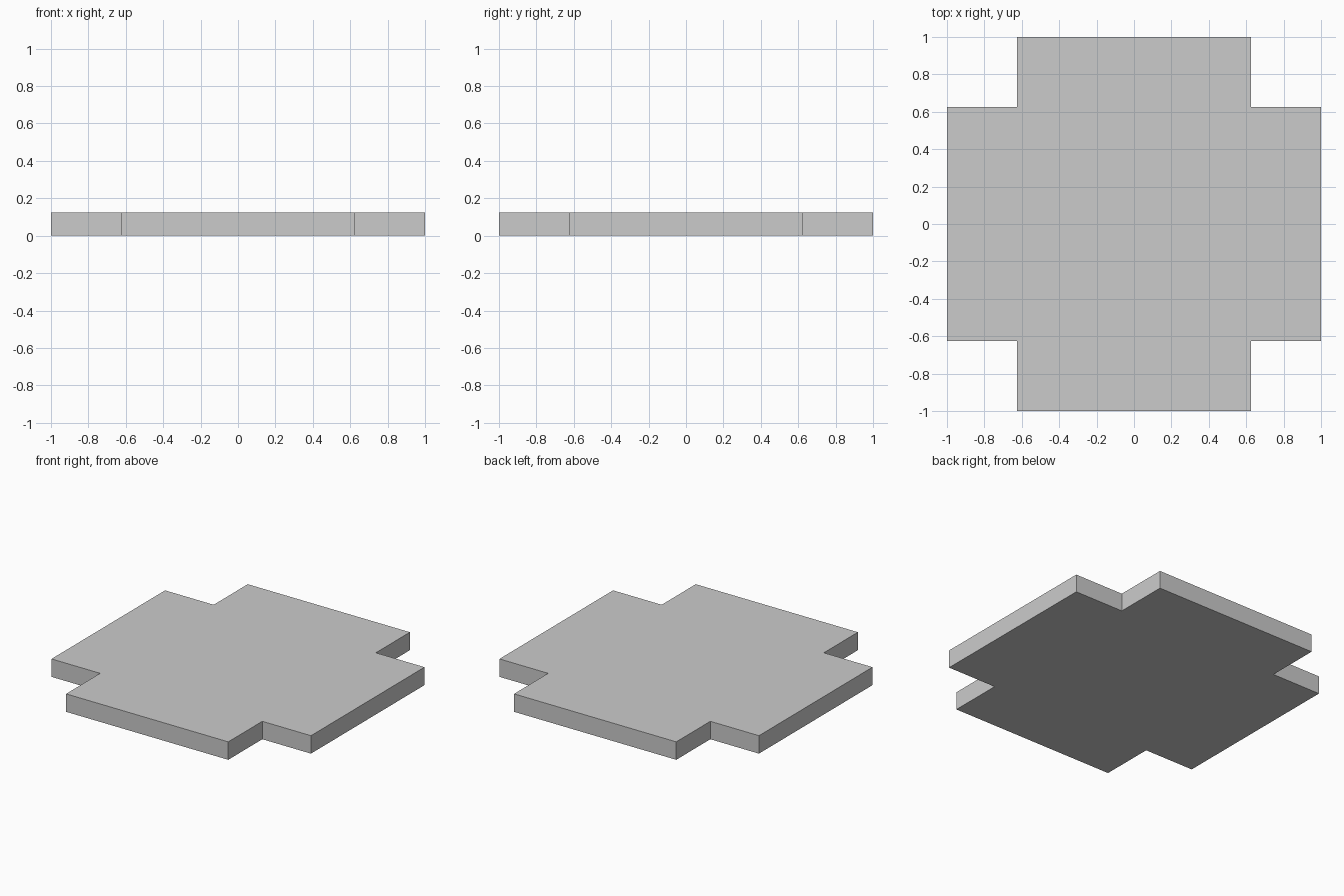
import bpy
import bmesh

if "Cube" in bpy.data.objects:
    bpy.data.objects.remove(bpy.data.objects["Cube"])

HALF = 1.0        # half of the full span
ARM = 0.625       # half width of each arm
THICKNESS = 0.125

# Cross-shaped outline: one corner notch, turned through four quarters
outline = []
corner = [(HALF, ARM), (ARM, ARM), (ARM, HALF)]
for _ in range(4):
    outline += corner
    corner = [(-y, x) for x, y in corner]

# Plate: outline face extruded upwards
bm = bmesh.new()
base = bm.faces.new([bm.verts.new((x, y, 0)) for x, y in outline])
top = bmesh.ops.extrude_face_region(bm, geom=[base], use_keep_orig=True)
top_verts = [g for g in top["geom"] if isinstance(g, bmesh.types.BMVert)]
bmesh.ops.translate(bm, vec=(0, 0, THICKNESS), verts=top_verts)
bmesh.ops.recalc_face_normals(bm, faces=bm.faces)

mesh = bpy.data.meshes.new("cross_plate")
bm.to_mesh(mesh)
bm.free()
plate = bpy.data.objects.new("cross_plate", mesh)
bpy.context.collection.objects.link(plate)
